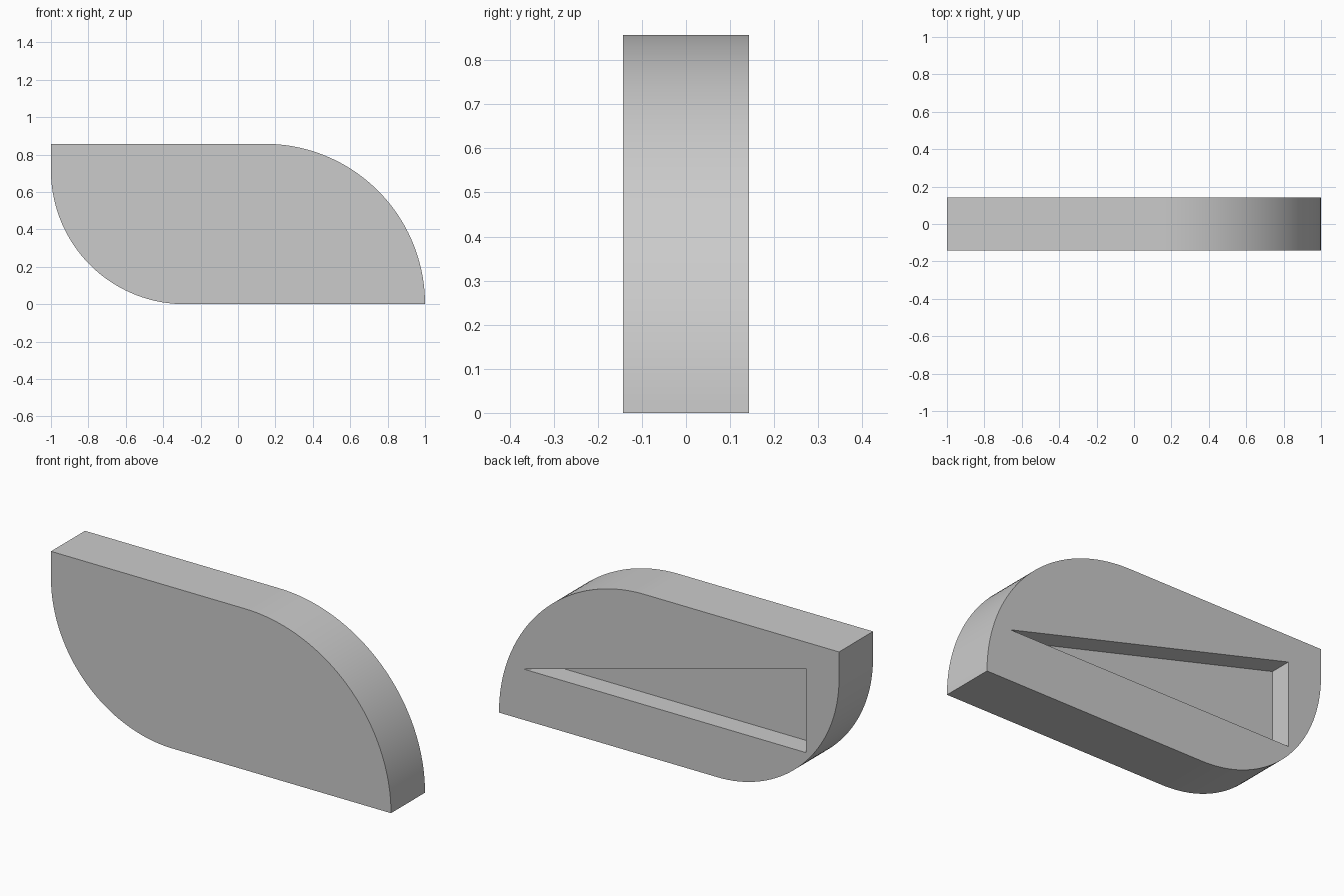
import bpy
import bmesh
from math import sin, cos, pi, radians

if "Cube" in bpy.data.objects:
    bpy.data.objects.remove(bpy.data.objects["Cube"], do_unlink=True)

U = 1 / 7            # base unit: the body is 14 x 2 x 6 units
HALF_DEPTH = U
POCKET_DEPTH = 0.8 * U

grey = bpy.data.materials.new("light grey")
grey.diffuse_color = (0.6, 0.6, 0.6, 1)
grey.use_nodes = True
grey.node_tree.nodes["Principled BSDF"].inputs["Base Color"].default_value = grey.diffuse_color


def arc(cx, cz, r, start, end, steps=48):
    """Points along a circular arc in the xz plane."""
    angles = [start + (end - start) * i / steps for i in range(steps + 1)]
    return [(cx + r * cos(a), cz + r * sin(a)) for a in angles]


def prism(name, profile, y0, y1):
    """Extrude an xz profile from y0 to y1."""
    bm = bmesh.new()
    face = bm.faces.new([bm.verts.new((x, y0, z)) for x, z in profile])
    grown = bmesh.ops.extrude_face_region(bm, geom=[face])["geom"]
    verts = [v for v in grown if isinstance(v, bmesh.types.BMVert)]
    bmesh.ops.translate(bm, verts=verts, vec=(0, y1 - y0, 0))
    bmesh.ops.recalc_face_normals(bm, faces=bm.faces)
    mesh = bpy.data.meshes.new(name)
    bm.to_mesh(mesh)
    bm.free()
    mesh.materials.append(grey)
    obj = bpy.data.objects.new(name, mesh)
    bpy.context.collection.objects.link(obj)
    return obj


# Body: slab with two opposite rounded corners
outline = arc(U, 0, 6 * U, 0, pi / 2)
outline += [(-7 * U, 6 * U)]
outline += arc(-2 * U, 5 * U, 5 * U, pi, 1.5 * pi)
body = prism("body", outline, -HALF_DEPTH, HALF_DEPTH)

# Triangular pocket sunk into the back
triangle = [(0.86, 0.27), (-0.805, 0.717), (-0.805, 0.27)]
cutter = prism("pocket_cutter", triangle, HALF_DEPTH - POCKET_DEPTH, HALF_DEPTH + U)
cutter.hide_render = True

cut = body.modifiers.new("pocket", "BOOLEAN")
cut.operation = "DIFFERENCE"
cut.solver = "EXACT"
cut.object = cutter

bpy.ops.object.select_all(action="DESELECT")
body.select_set(True)
bpy.context.view_layer.objects.active = body
bpy.ops.object.modifier_apply(modifier=cut.name)
bpy.data.objects.remove(cutter, do_unlink=True)
bpy.ops.object.shade_smooth_by_angle(angle=radians(30))
